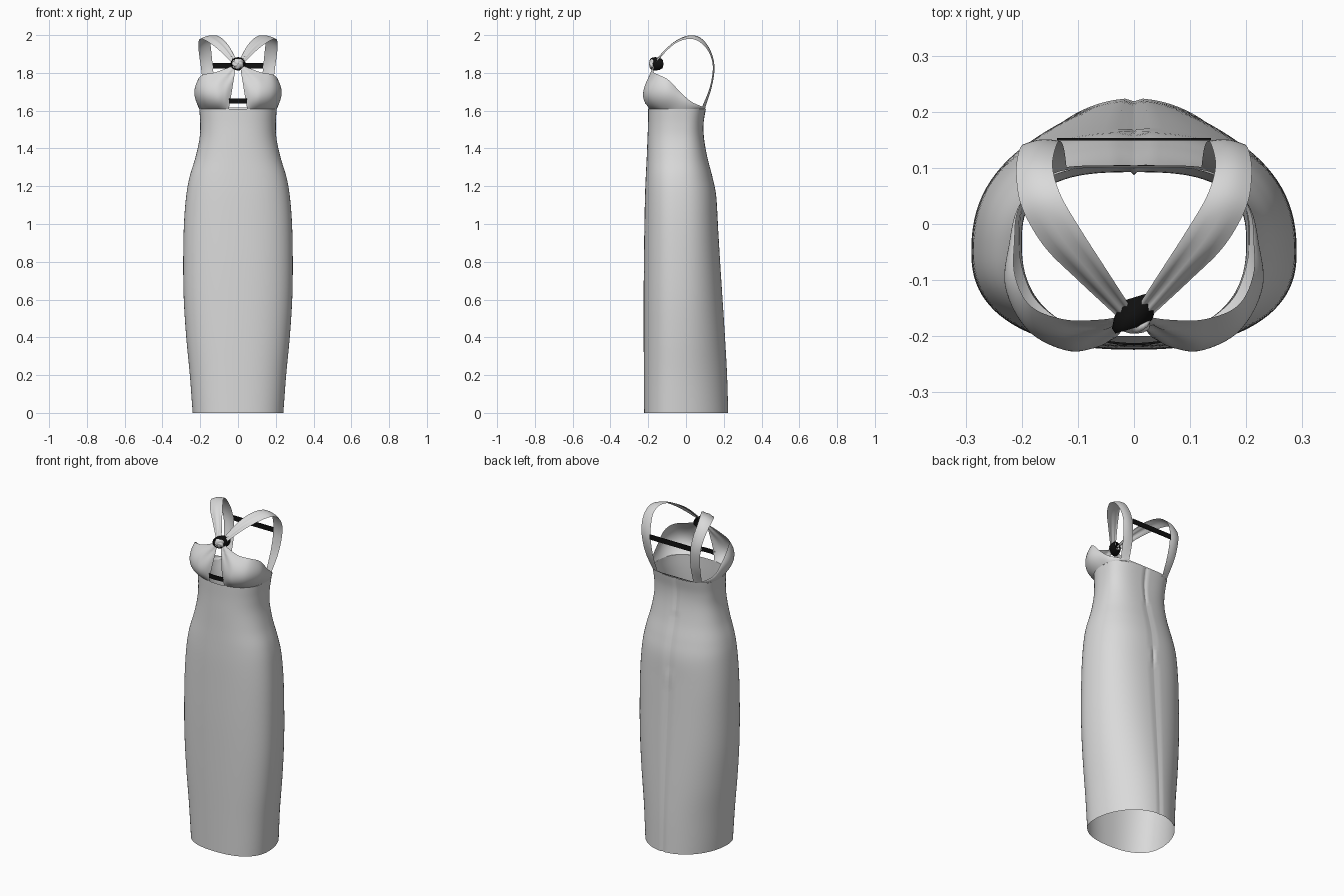
import bpy, bmesh, math
from mathutils import Vector

if "Cube" in bpy.data.objects:
    bpy.data.objects.remove(bpy.data.objects["Cube"])


def material(name, c):
    m = bpy.data.materials.new(name)
    m.diffuse_color = (c, c, c, 1)
    m.use_nodes = True
    m.node_tree.nodes["Principled BSDF"].inputs["Base Color"].default_value = m.diffuse_color
    return m


FABRIC = material("light grey fabric", 0.7)
BLACK = material("black trim", 0.005)


def spline(pts, s):
    """Catmull-Rom sample of a list of tuples, s in 0..1."""
    n = len(pts) - 1
    i = min(int(s * n), n - 1)
    f = s * n - i
    p1, p2 = Vector(pts[i]), Vector(pts[i + 1])
    p0 = Vector(pts[i - 1]) if i > 0 else p1 * 2 - p2
    p3 = Vector(pts[i + 2]) if i + 2 <= n else p2 * 2 - p1
    return 0.5 * (2 * p1 + (p2 - p0) * f + (2 * p0 - 5 * p1 + 4 * p2 - p3) * f * f
                  + (3 * p1 - p0 - 3 * p2 + p3) * f ** 3)


def sheet(name, rows, mat, closed=False, mirror=False):
    """Surface through a grid of points."""
    bm = bmesh.new()
    grid = [[bm.verts.new(p) for p in r] for r in rows]
    for a, b in zip(grid, grid[1:]):
        n = len(a)
        for j in range(n if closed else n - 1):
            k = (j + 1) % n
            bm.faces.new((a[j], a[k], b[k], b[j]))
    bmesh.ops.recalc_face_normals(bm, faces=bm.faces)
    me = bpy.data.meshes.new(name)
    bm.to_mesh(me)
    bm.free()
    me.materials.append(mat)
    for p in me.polygons:
        p.use_smooth = True
    ob = bpy.data.objects.new(name, me)
    bpy.context.collection.objects.link(ob)
    if mirror:
        ob.modifiers.new("mirror", "MIRROR").merge_threshold = 0.0005
    return ob


# Body profile: z, half width, front y, back y, y of widest point, back squareness
BODY = [(0.0, .240, -.222, .224, -.05, 2.0), (.2, .255, -.223, .218, -.05, 2.0),
        (.4, .274, -.224, .207, -.05, 2.1), (.6, .287, -.224, .194, -.05, 2.2),
        (.8, .290, -.223, .181, -.05, 2.3), (1.0, .286, -.220, .169, -.05, 2.4),
        (1.15, .274, -.217, .160, -.05, 2.4), (1.25, .256, -.213, .140, -.05, 2.4),
        (1.35, .226, -.208, .114, -.045, 2.5), (1.45, .204, -.204, .096, -.04, 2.7),
        (1.53, .200, -.201, .093, -.035, 2.9), (1.61, .205, -.200, .105, -.03, 3.0)]


def body_point(prof, t):
    z, w, front, back, yc, nb = prof
    s, c = math.sin(t), math.cos(t)
    e = 2 / (2.35 if c > 0 else nb)
    x = math.copysign(abs(s) ** e, s) * w
    y = yc + (front - yc if c > 0 else back - yc) * abs(c) ** e
    if c < 0 and abs(x) < 0.004:
        y -= 0.005                       # centre back seam groove
    return Vector((x, y, z))


angles = sorted([2 * math.pi * j / 96 for j in range(96)]
                + [math.pi - .006, math.pi + .006])
sheet("dress_body", [[body_point(spline(BODY, i / 66), t) for t in angles]
                     for i in range(67)], FABRIC, closed=True)

# Bust panel: from the keyhole edge round to the centre back
bottom = [body_point(BODY[-1], t)
          for t in (.185, .33, .52, .8, 1.1, 1.5, 1.85, 2.4, 2.75, math.pi)]
middle = [(.033, -.203, 1.70), (.070, -.220, 1.695), (.120, -.226, 1.69), (.188, -.190, 1.69),
          (.228, -.115, 1.685), (.222, -.035, 1.66), (.206, .030, 1.63), (.162, .084, 1.616),
          (.108, .101, 1.614), (0, .103, 1.614)]
top = [(.010, -.168, 1.845), (.060, -.172, 1.825), (.125, -.170, 1.802), (.185, -.145, 1.79),
       (.212, -.092, 1.762), (.213, -.032, 1.70), (.205, .028, 1.648), (.162, .086, 1.622),
       (.108, .103, 1.618), (0, .104, 1.618)]
KNOT = Vector((0, -.172, 1.85))
rows = []
for i in range(25):
    v = i / 24
    row = []
    for j in range(73):
        u = j / 72
        b, m, t = spline(bottom, u), spline(middle, u), spline(top, u)
        p = b * (2 * (v - .5) * (v - 1)) + m * (4 * v * (1 - v)) + t * (2 * v * (v - .5))
        d = p - KNOT
        r = math.hypot(d.x, d.z)
        # gathers radiating from the knot
        fold = math.sin(13 * math.atan2(d.x, -d.z)) * math.exp(-r / .07)
        p.y += .010 * fold * min(1, r / .03) * min(1, v * 4)
        row.append(p)
    rows.append(row)
sheet("bust_panel", rows, FABRIC, mirror=True)

# Shoulder straps: ribbon between an inner and an outer edge curve
inner = [(.006, -.148, 1.865), (.05, -.08, 1.945), (.095, -.01, 1.99), (.13, .05, 1.997),
         (.145, .10, 1.965), (.14, .135, 1.90), (.132, .148, 1.82), (.125, .135, 1.72),
         (.12, .10, 1.612)]
outer = [(.03, -.165, 1.852), (.10, -.10, 1.92), (.16, -.04, 1.965), (.20, .03, 1.98),
         (.21, .09, 1.95), (.205, .13, 1.89), (.195, .142, 1.82), (.183, .125, 1.72),
         (.165, .082, 1.612)]
rows = []
for i in range(57):
    s = i / 56
    a, b = spline(inner, s), spline(outer, s)
    out = ((a + b) / 2 - Vector((.12, 0, 1.80))).normalized()
    row = []
    for j in range(9):
        k = j / 8
        crown = .006 * math.sin(math.pi * k) * min(1, (1 - s) * 4)
        crease = .005 * math.sin(k * 4 * math.pi) * max(0, 1 - s * 3)
        row.append(a.lerp(b, k) + out * (crown + crease))
    rows.append(row)
sheet("shoulder_strap", rows, FABRIC, mirror=True)

# Black band wrapped round the gathered centre
ring = []
for y, r in ((-.128, .026), (-.14, .034), (-.16, .037), (-.178, .036), (-.187, .028)):
    ring.append([(r * math.cos(a) - (y + .165) * -.25, y + .008 * math.cos(a),
                  1.848 + r * .95 * math.sin(a))
                 for a in [2 * math.pi * k / 24 for k in range(24)]])
sheet("knot_band", ring, BLACK, closed=True)

# Crumpled fabric knot in front of the band
knot = []
for i in range(17):
    ph = math.pi * (i + .02) / 16.04
    row = []
    for k in range(32):
        a = 2 * math.pi * k / 32
        r = 1 + .13 * math.sin(5 * a + 3 * ph) * math.sin(ph)
        row.append((.029 * r * math.sin(ph) * math.cos(a), -.177 - .018 * r * math.cos(ph),
                    1.849 + .028 * r * math.sin(ph) * math.sin(a)))
    knot.append(row)
sheet("fabric_knot", knot, FABRIC, closed=True)


# Flat black elastic bands across the back and the keyhole
def band(name, w, y, z, h, bow=0.0):
    cols = []
    for i in range(13):
        x = w * (i / 6 - 1)
        yy = y + bow * (x / w) ** 2
        cols.append([(x, yy - .002, z - h / 2), (x, yy - .002, z + h / 2),
                     (x, yy + .002, z + h / 2), (x, yy + .002, z - h / 2)])
    ob = sheet(name, cols, BLACK, closed=True)
    for p in ob.data.polygons:
        p.use_smooth = False


band("back_band", .137, .151, 1.838, .030)
band("keyhole_band", .047, -.214, 1.652, .026, .004)
